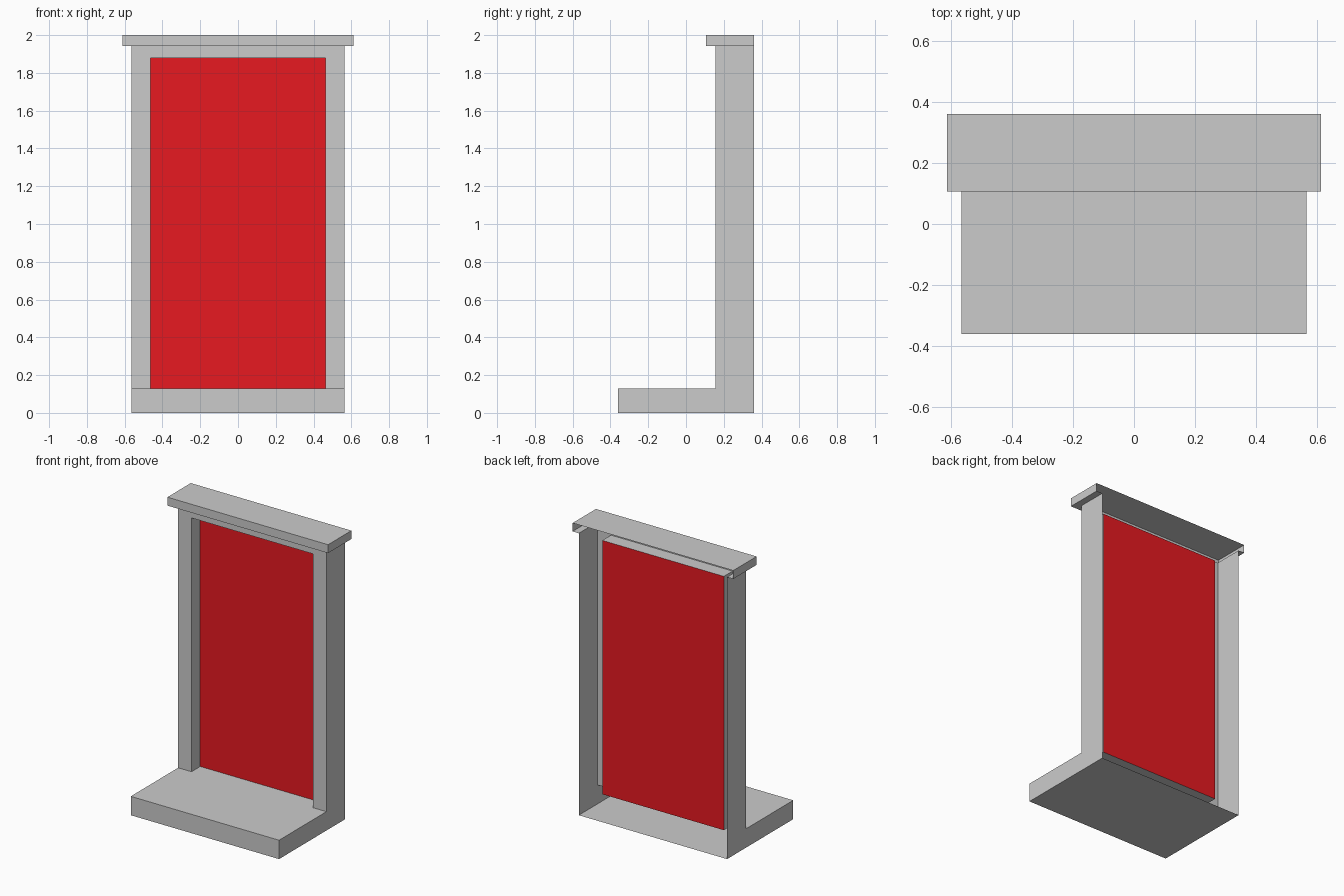
import bpy, bmesh

if "Cube" in bpy.data.objects:
    bpy.data.objects.remove(bpy.data.objects["Cube"])

# Key sizes: outer half width, opening half width, cap half width
W, D, C = 0.565, 0.463, 0.612
# Depths: base front, cap front, frame front, door plane, open back
Y0, YC, YF, YD, YB = -0.36, 0.106, 0.155, 0.25, 0.36
# Heights: base top, opening top, cap underside, cap top
ZB, ZD, ZC, ZT = 0.13, 1.878, 1.942, 2.0

SIDES = {  # box corners are indexed x*4 + y*2 + z
    "left": (0, 1, 3, 2), "right": (4, 6, 7, 5),
    "front": (0, 4, 5, 1), "back": (2, 3, 7, 6),
    "bottom": (0, 2, 6, 4), "top": (1, 5, 7, 3),
}


def shell(name, boxes, mirror=False, color=None):
    """Thin-walled part: each box is (low corner, high corner, kept sides)."""
    bm = bmesh.new()
    for lo, hi, keep in boxes:
        ends = (lo, hi)
        v = [bm.verts.new((ends[i][0], ends[j][1], ends[k][2]))
             for i in (0, 1) for j in (0, 1) for k in (0, 1)]
        for side in keep.split():
            bm.faces.new([v[n] for n in SIDES[side]])
    bmesh.ops.delete(bm, geom=[p for p in bm.verts if not p.link_faces], context='VERTS')
    bmesh.ops.remove_doubles(bm, verts=bm.verts, dist=1e-4)
    me = bpy.data.meshes.new(name)
    bm.to_mesh(me)
    bm.free()
    ob = bpy.data.objects.new(name, me)
    bpy.context.collection.objects.link(ob)
    if mirror:
        ob.modifiers.new("mirror", 'MIRROR')
    if color:
        mat = bpy.data.materials.new(name + "_paint")
        mat.diffuse_color = color
        mat.use_nodes = True
        mat.node_tree.nodes["Principled BSDF"].inputs["Base Color"].default_value = mat.diffuse_color
        me.materials.append(mat)
    return ob


# Doorstep, open at the back, its top ending at the frame
shell("doorstep", [
    ((-W, Y0, 0), (W, YB, ZB), "left right front bottom"),
    ((-W, Y0, ZB), (W, YF, ZB), "top"),
])

# Door posts: outer wall and front strip
shell("door_posts", [
    ((D, YF, ZB), (W, YB, ZC), "right front"),
], mirror=True)

# Lintel strip above the opening
shell("lintel", [((-D, YF, ZD), (D, YF, ZC), "front")])

# Reveal lining the opening back to the door
shell("door_reveal", [((-D, YF, ZB), (D, YD, ZD), "left right top bottom")])

# Red door panel
shell("door_panel", [((-D, YD, ZB), (D, YD, ZD), "front")],
      color=(0.8, 0.01, 0.015, 1))

# Cap, open at the back, with an overhanging underside rim
shell("cap", [
    ((-C, YC, ZC), (C, YB, ZT), "left right front top"),
    ((-W, YC, ZC), (W, YF, ZC), "bottom"),
    ((-C, YC, ZC), (-W, YB, ZC), "bottom"),
    ((W, YC, ZC), (C, YB, ZC), "bottom"),
])
